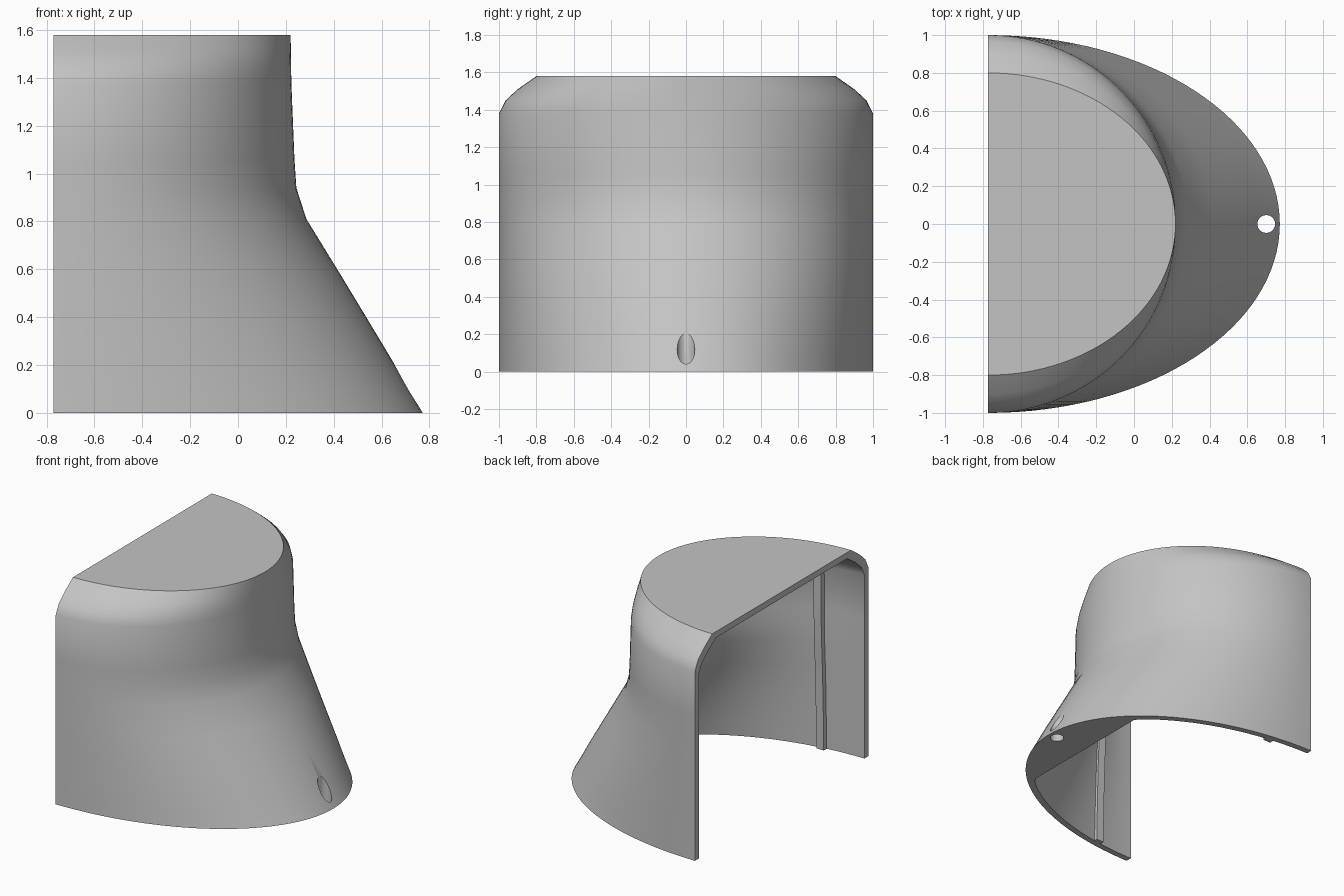
import bpy, bmesh, math

cube = bpy.data.objects.get("Cube")
if cube:
    bpy.data.objects.remove(cube, do_unlink=True)

BACK_X = -0.772
WALL = 0.045
BLOCK_X = 0.45      # inner face of the solid foot at the nose
SEGMENTS = 64

grey = bpy.data.materials.new("light_grey")
grey.use_nodes = True
grey.diffuse_color = (0.55, 0.55, 0.55, 1)
grey.node_tree.nodes["Principled BSDF"].inputs["Base Color"].default_value = (0.55, 0.55, 0.55, 1)

# Half-ellipse sections: height, depth along x, half width along y
OUTER = [(0, 1.544, 1), (0.1, 1.484, 1), (0.2, 1.428, 1), (0.4, 1.308, 1), (0.6, 1.187, 1),
         (0.81, 1.058, 1), (0.94, 1.016, 1), (1.06, 1.008, 1), (1.38, 0.995, 1),
         (1.45, 0.994, 0.965), (1.51, 0.993, 0.9), (1.58, 0.992, 0.8)]
INNER = [(z * (1.58 - WALL) / 1.58, a - (WALL * 1.2 if z < 0.85 else WALL), b - WALL)
         for z, a, b in OUTER]


def add_object(name, bm):
    bmesh.ops.recalc_face_normals(bm, faces=bm.faces)
    mesh = bpy.data.meshes.new(name)
    bm.to_mesh(mesh)
    bm.free()
    mesh.materials.append(grey)
    obj = bpy.data.objects.new(name, mesh)
    bpy.context.collection.objects.link(obj)
    return obj


def activate(obj):
    bpy.ops.object.select_all(action='DESELECT')
    obj.select_set(True)
    bpy.context.view_layer.objects.active = obj


def loft(bm, rings, closed=False):
    for low, high in zip(rings, rings[1:]):
        n = len(low)
        for i in range(n if closed else n - 1):
            j = (i + 1) % n
            bm.faces.new((low[i], low[j], high[j], high[i]))


def half_ellipse(bm, section, max_x):
    z, a, b = section
    ring = []
    for i in range(SEGMENTS + 1):
        t = math.pi * (i / SEGMENTS - 0.5)
        x = min(BACK_X + a * math.cos(t), max_x)
        ring.append(bm.verts.new((x, b * math.sin(t), z)))
    return ring


# Hood shell: outer and inner skins joined by the bottom and back rims
bm = bmesh.new()
outer = [half_ellipse(bm, s, 9) for s in OUTER]
inner = [half_ellipse(bm, s, BLOCK_X) for s in INNER]
loft(bm, outer)
loft(bm, inner)
bm.faces.new(outer[-1])
bm.faces.new(inner[-1])
loft(bm, [outer[0], inner[0]])
for end in (0, -1):
    loft(bm, [[r[end] for r in outer], [r[end] for r in inner]])
bm.faces.new((outer[-1][0], outer[-1][-1], inner[-1][-1], inner[-1][0]))
hood = add_object("hood_shell", bm)

# Vertical screw hole through the solid foot
bpy.ops.mesh.primitive_cylinder_add(vertices=40, radius=0.047, depth=0.8, location=(0.7, 0, 0.1))
cutter = bpy.context.object
cutter.name = "hole_cutter"
cutter.hide_render = True
cutter.data.materials.append(grey)
hole = hood.modifiers.new("screw_hole", 'BOOLEAN')
hole.object = cutter
hole.solver = 'EXACT'
activate(hood)
bpy.ops.object.modifier_apply(modifier=hole.name)
bpy.data.objects.remove(cutter, do_unlink=True)
activate(hood)
bpy.ops.object.shade_smooth_by_angle(angle=math.radians(32))

# Inner ribs following the side walls
for name, side in (("left_rib", 1), ("right_rib", -1)):
    bm = bmesh.new()
    rings = []
    for z, a, b in OUTER:
        y = b * math.sqrt(1 - ((-0.45 - BACK_X) / a) ** 2)
        z = min(z, 1.55)
        rings.append([bm.verts.new((x, side * (y - d), z)) for x, d in
                      ((-0.48, 0.025), (-0.42, 0.025), (-0.42, 0.075), (-0.48, 0.075))])
    loft(bm, rings, closed=True)
    bm.faces.new(rings[0])
    bm.faces.new(rings[-1])
    add_object(name, bm)
